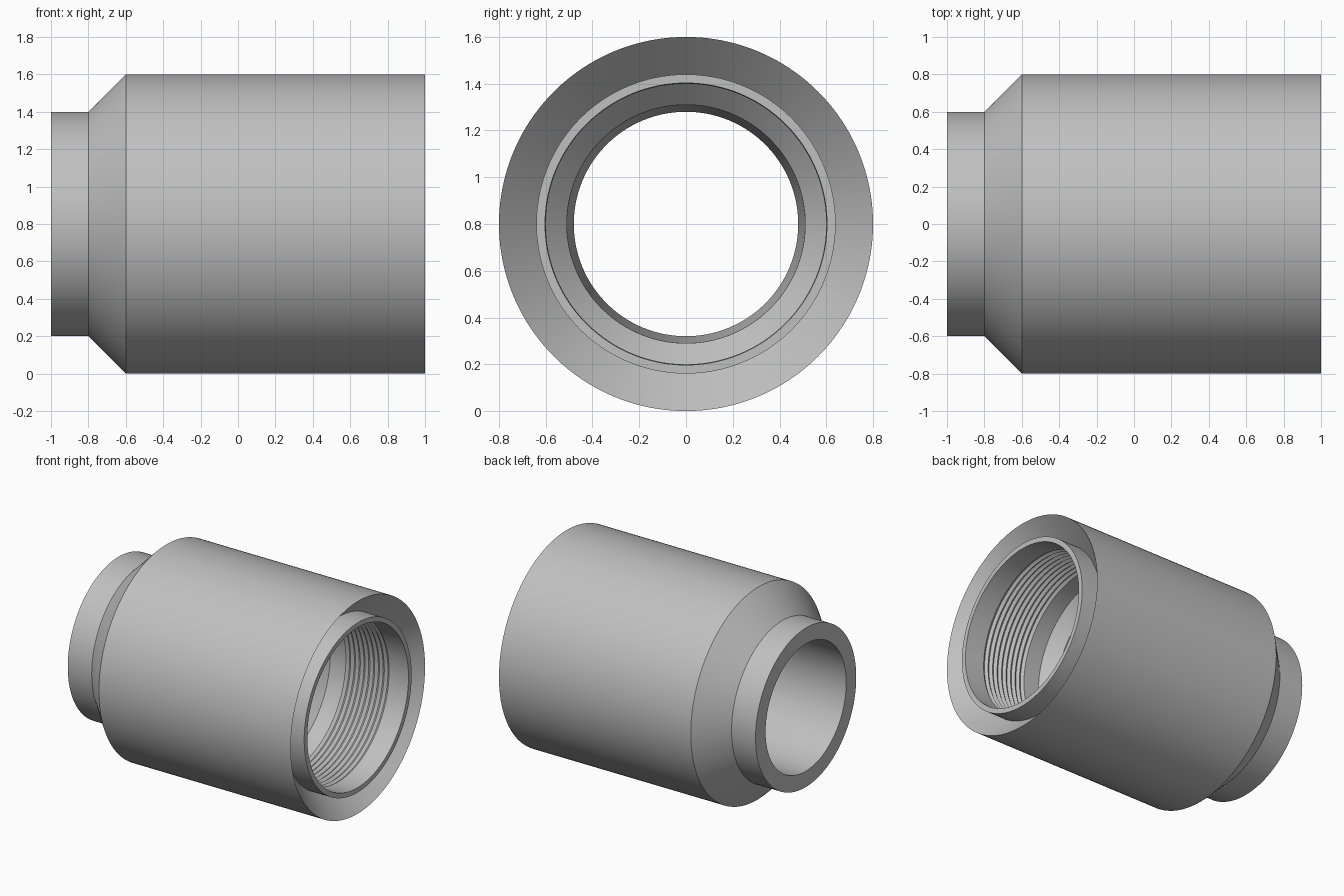
import bpy, bmesh, math
from mathutils import Matrix, Vector

cube = bpy.data.objects.get("Cube")
if cube:
    bpy.data.objects.remove(cube, do_unlink=True)

SEGMENTS = 160
AXIS_HEIGHT = 0.8

# One plain metal colour
metal = bpy.data.materials.new("grey_metal")
metal.use_nodes = True
colour = (0.53, 0.53, 0.53, 1)
metal.diffuse_color = colour
metal.node_tree.nodes["Principled BSDF"].inputs["Base Color"].default_value = colour


def lathe(name, profile):
    """Spin a closed (x, radius) profile around the x axis."""
    bm = bmesh.new()
    verts = [bm.verts.new((x, 0, r)) for x, r in profile]
    edges = [bm.edges.new((v, verts[(i + 1) % len(verts)])) for i, v in enumerate(verts)]
    bmesh.ops.spin(bm, geom=verts + edges, cent=(0, 0, 0), axis=(1, 0, 0),
                   angle=math.tau, steps=SEGMENTS, use_duplicate=False)
    bmesh.ops.remove_doubles(bm, verts=bm.verts[:], dist=0.0005)
    bmesh.ops.recalc_face_normals(bm, faces=bm.faces[:])
    bm.transform(Matrix.Translation(Vector((0, 0, AXIS_HEIGHT))))
    mesh = bpy.data.meshes.new(name)
    bm.to_mesh(mesh)
    bm.free()
    mesh.materials.append(metal)
    obj = bpy.data.objects.new(name, mesh)
    bpy.context.collection.objects.link(obj)
    bpy.ops.object.select_all(action="DESELECT")
    obj.select_set(True)
    bpy.context.view_layer.objects.active = obj
    bpy.ops.object.shade_smooth_by_angle(angle=math.radians(25))
    return obj


# Outside: narrow neck, chamfered shoulder, wide body
outside = [(-1, 0.48), (-1, 0.6), (-0.8, 0.6), (-0.6, 0.8), (1, 0.8)]

# Open end: conical recess around a protruding collar
collar = [(0.84, 0.64), (1, 0.64), (1, 0.603)]

# Thread: evenly spaced V grooves in the socket wall
thread = []
pitch, start, turns = 0.04, 0.84, 9
for i in range(turns):
    x = start - i * pitch
    thread += [(x, 0.6), (x - pitch / 2, 0.615)]
thread.append((start - turns * pitch, 0.6))

# Bottom of the socket: conical seat, then a tapered bore
seat = [(0.35, 0.6), (0.26, 0.51), (-0.4, 0.48)]

lathe("threaded_coupling_body", outside + collar + thread + seat)
